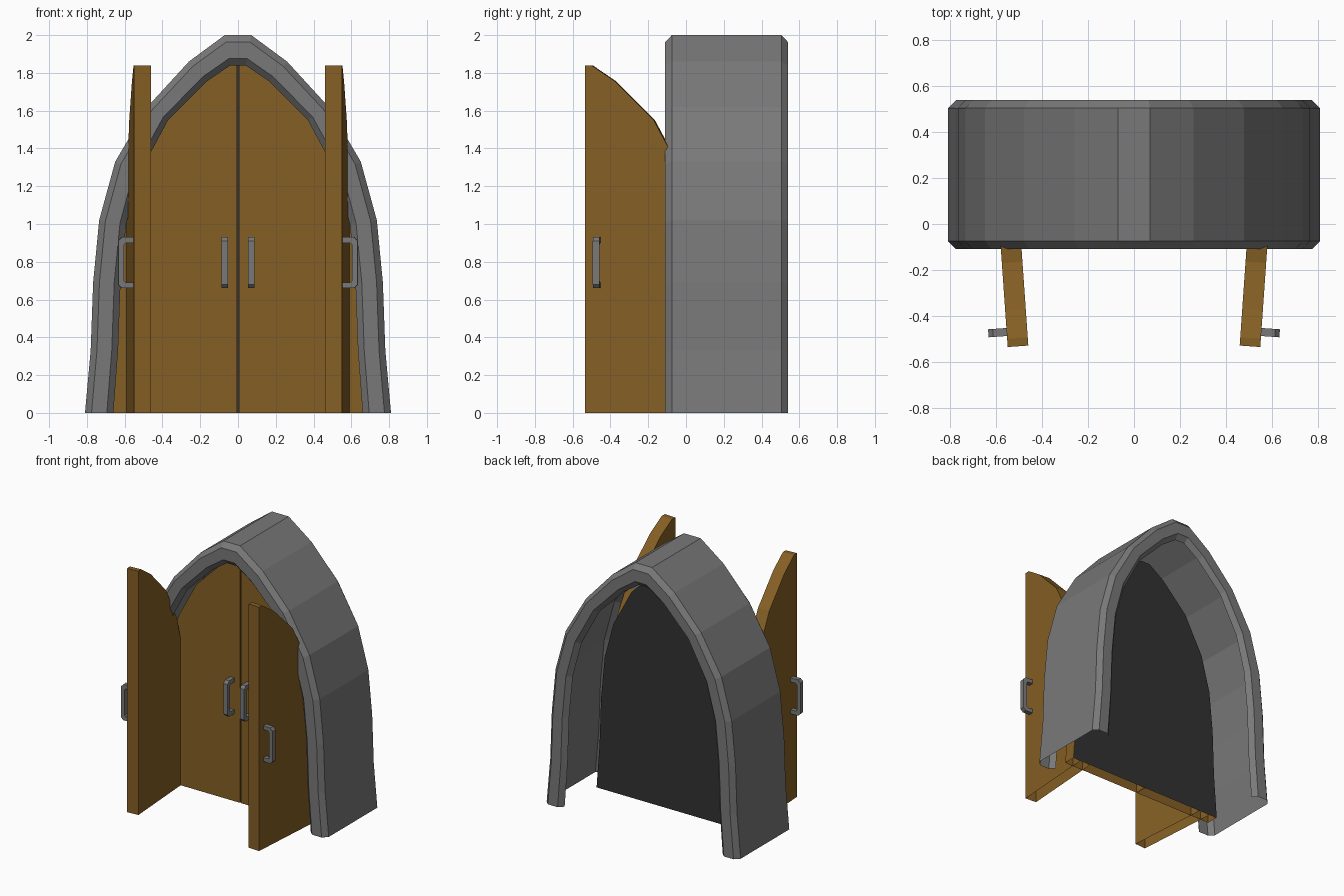
import bpy, bmesh, math
from mathutils import Matrix, Vector

if "Cube" in bpy.data.objects:
    bpy.data.objects.remove(bpy.data.objects["Cube"])


def material(name, rgb):
    m = bpy.data.materials.new(name)
    m.diffuse_color = (*rgb, 1)
    m.use_nodes = True
    m.node_tree.nodes["Principled BSDF"].inputs["Base Color"].default_value = m.diffuse_color
    return m


STONE = material("grey_stone", (0.19, 0.19, 0.19))
WOOD = material("brown_wood", (0.235, 0.115, 0.018))
DARK = material("dark_backing", (0.032, 0.032, 0.032))

# Right half of the pointed arch, from the ground to the crown
OUTER = [(0.81, 0), (0.78, 0.33), (0.767, 0.69), (0.735, 1.02),
         (0.65, 1.33), (0.48, 1.62), (0.26, 1.86), (0.07, 2.0)]
INNER = [(0.66, 0), (0.635, 0.33), (0.622, 0.69), (0.592, 1.0),
         (0.52, 1.27), (0.37, 1.55), (0.165, 1.755), (0.04, 1.84)]
MIRROR = Matrix.Scale(-1, 4, (1, 0, 0))


def finish(name, bm, mat, matrix=Matrix.Identity(4)):
    bmesh.ops.transform(bm, matrix=matrix, verts=bm.verts)
    bmesh.ops.recalc_face_normals(bm, faces=bm.faces)
    me = bpy.data.meshes.new(name)
    bm.to_mesh(me)
    bm.free()
    me.materials.append(mat)
    ob = bpy.data.objects.new(name, me)
    bpy.context.collection.objects.link(ob)
    return ob


def full(half):
    return half + [(-x, z) for x, z in reversed(half)]


# Stone arch: a bevelled channel section swept along the arch
section = [(1, -0.075), (0.77, -0.11), (0.23, -0.11), (0, -0.075),
           (0, 0.505), (0.23, 0.54), (0.77, 0.54), (1, 0.505)]
bm = bmesh.new()
rings = []
for (xo, zo), (xi, zi) in zip(full(OUTER), full(INNER)):
    rings.append([bm.verts.new((xo + (xi - xo) * t, y, zo + (zi - zo) * t))
                  for t, y in section])
for a, b in zip(rings, rings[1:]):
    for i in range(len(section) - 1):
        bm.faces.new((a[i], a[i + 1], b[i + 1], b[i]))
finish("stone_arch", bm, STONE)

# Dark backing behind the closed doors
bm = bmesh.new()
bm.faces.new([bm.verts.new((x, 0.124, z)) for x, z in full(INNER)])
backing = finish("dark_backing", bm, DARK)
if backing.data.polygons[0].normal.y < 0:
    backing.data.flip_normals()


def prism(points, offset, depth):
    """Extrude a closed outline of 3D points along a vector."""
    bm = bmesh.new()
    f = bm.faces.new([bm.verts.new(p) for p in points])
    r = bmesh.ops.extrude_face_region(bm, geom=[f], use_keep_orig=True)
    verts = [g for g in r["geom"] if isinstance(g, bmesh.types.BMVert)]
    bmesh.ops.translate(bm, vec=Vector(offset) * depth, verts=verts)
    return bm


def door(name, matrix):
    # Leaf: straight free edge at local x = 0, open underneath
    gap = 0.004
    outline = [(gap, 0, 0)] + [(x, 0, z) for x, z in INNER] + [(gap, 0, INNER[-1][1])]
    bm = prism(outline, (0, 1, 0), 0.09)
    under = [f for f in bm.faces if all(v.co.z < 0.001 for v in f.verts)]
    bmesh.ops.delete(bm, geom=under, context='FACES_ONLY')
    finish(name, bm, WOOD, matrix)
    # Handle: chamfered bracket on the front face
    bar = [(0, 0.93), (-0.06, 0.93), (-0.08, 0.91), (-0.08, 0.68), (-0.06, 0.66),
           (0, 0.66), (0, 0.69), (-0.04, 0.69), (-0.05, 0.70), (-0.05, 0.89),
           (-0.04, 0.90), (0, 0.90)]
    bm = prism([(0.052, y, z) for y, z in bar], (1, 0, 0), 0.035)
    finish(name + "_handle", bm, STONE, matrix)


# Closed pair inside the arch and opened pair swung forward
closed = Matrix.Translation((0, 0.03, 0))
opened = Matrix.Translation((0.55, -0.54, 0)) @ Matrix.Rotation(math.radians(86), 4, 'Z')
for side, flip in (("right", Matrix.Identity(4)), ("left", MIRROR)):
    door("closed_door_" + side, flip @ closed)
    door("open_door_" + side, flip @ opened)
